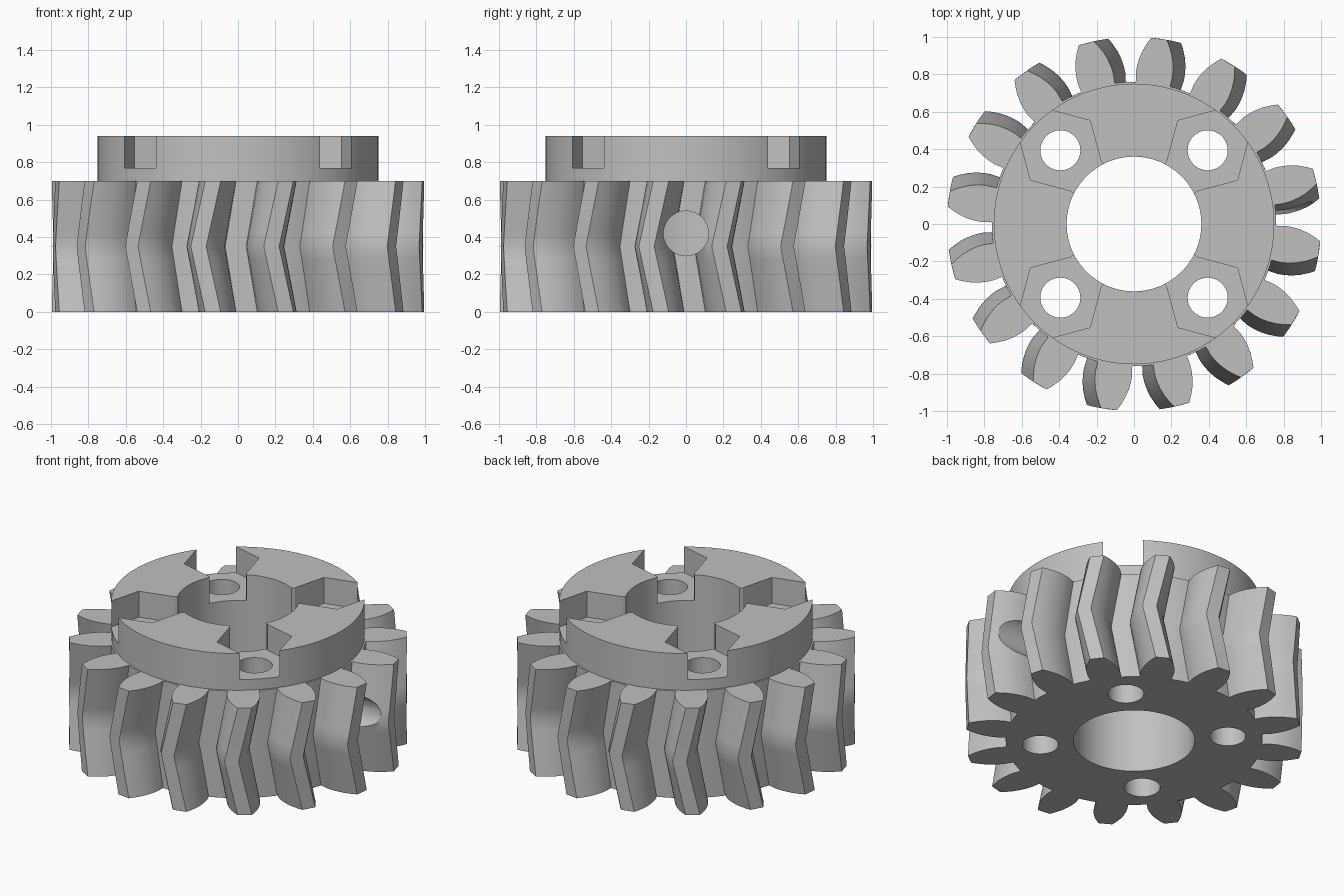
import bpy, bmesh, math
from mathutils import Matrix, Vector

if "Cube" in bpy.data.objects:
    bpy.data.objects.remove(bpy.data.objects["Cube"], do_unlink=True)

# One plain material
grey = bpy.data.materials.new("plain grey")
grey.use_nodes = True
colour = (0.53, 0.53, 0.53, 1)
grey.diffuse_color = colour
grey.node_tree.nodes["Principled BSDF"].inputs["Base Color"].default_value = colour

TEETH = 16
HEIGHT, TOP = 0.7, 0.94
START, TWIST = 14.8, 4.5          # tooth angle at the ends, shift at mid height
BOLT = 0.394


def make_object(name, bm):
    bmesh.ops.recalc_face_normals(bm, faces=bm.faces)
    mesh = bpy.data.meshes.new(name)
    bm.to_mesh(mesh)
    bm.free()
    mesh.materials.append(grey)
    obj = bpy.data.objects.new(name, mesh)
    bpy.context.collection.objects.link(obj)
    return obj


def cylinder(name, radius, z0, z1, sides=64, matrix=Matrix()):
    bm = bmesh.new()
    bmesh.ops.create_cone(bm, cap_ends=True, segments=sides, radius1=radius, radius2=radius,
                          depth=z1 - z0, matrix=matrix @ Matrix.Translation((0, 0, (z0 + z1) / 2)))
    return make_object(name, bm)


def box(name, size, matrix):
    bm = bmesh.new()
    bmesh.ops.create_cube(bm, size=1, matrix=matrix @ Matrix.Diagonal((*size, 1)))
    return make_object(name, bm)


def combine(target, tool, operation):
    mod = target.modifiers.new(operation.lower(), "BOOLEAN")
    mod.operation = operation
    mod.solver = "EXACT"
    mod.object = tool
    bpy.context.view_layer.objects.active = target
    bpy.ops.object.modifier_apply(modifier=mod.name)
    bpy.data.objects.remove(tool, do_unlink=True)


# Tooth outline: (radius, half angle) up one flank, mirrored down the other
flank = [(0.76, 7.0), (0.81, 7.0), (0.85, 6.55), (0.89, 5.8), (0.93, 4.8), (0.97, 3.5), (1.0, 2.4)]
tooth = [(r, -a) for r, a in flank] + [(r, a) for r, a in reversed(flank)]
tooth += [(0.76, 9.67), (0.76, 12.83)]     # root arc to the next tooth
outline = [(r, math.radians(START + a + k * 360 / TEETH)) for k in range(TEETH) for r, a in tooth]

# Herringbone gear body, stacked layers twisting to mid height and back
bm = bmesh.new()
layers = []
STEPS = 10
for i in range(STEPS + 1):
    t = i / STEPS
    turn = -math.radians(TWIST) * (1 - abs(2 * t - 1))
    layers.append([bm.verts.new((r * math.cos(a + turn), r * math.sin(a + turn), HEIGHT * t))
                   for r, a in outline])
for low, high in zip(layers, layers[1:]):
    for j in range(len(low)):
        k = (j + 1) % len(low)
        bm.faces.new((low[j], low[k], high[k], high[j]))
bm.faces.new(layers[0][::-1])
bm.faces.new(layers[-1])
gear = make_object("herringbone_gear", bm)

# Raised hub
combine(gear, cylinder("hub", 0.75, HEIGHT - 0.1, TOP, 96), "UNION")

# Centre bore
combine(gear, cylinder("bore_cutter", 0.36, -0.2, 1.2, 96), "DIFFERENCE")

# Four bolt holes with hexagonal nut pockets open to the rim and bore
for k in range(4):
    spin = Matrix.Rotation(math.radians(45 + 90 * k), 4, "Z")
    place = spin @ Matrix.Translation((BOLT * math.sqrt(2), 0, 0))
    combine(gear, cylinder("bolt_hole_cutter", 0.107, -0.2, 1.2, 48, place), "DIFFERENCE")
    hexagon = cylinder("nut_pocket_cutter", 0.225, 0.77, 1.1, 6, place)
    # Turn the hexagon so its corners point sideways
    centre = place.to_translation()
    corner = hexagon.data.vertices[0].co - centre
    want = spin @ Vector((0, 1, 0))
    angle = math.atan2(want.y, want.x) - math.atan2(corner.y, corner.x)
    hexagon.data.transform(Matrix.Translation(centre) @ Matrix.Rotation(angle, 4, "Z")
                           @ Matrix.Translation(-centre))
    combine(gear, hexagon, "DIFFERENCE")
    slot = spin @ Matrix.Translation((0.55, 0, 0.935))
    combine(gear, box("slot_cutter", (0.5, 0.224, 0.33), slot), "DIFFERENCE")

# Set screw hole from the left side into the bore
sideways = Matrix.Translation((0, 0, 0.42)) @ Matrix.Rotation(math.pi / 2, 4, "Y")
combine(gear, cylinder("set_screw_cutter", 0.12, 0.1, 1.2, 48, sideways), "DIFFERENCE")

# Smooth curved walls, crisp corners
bpy.ops.object.select_all(action="DESELECT")
gear.select_set(True)
bpy.context.view_layer.objects.active = gear
bpy.ops.object.shade_smooth_by_angle(angle=math.radians(30))
